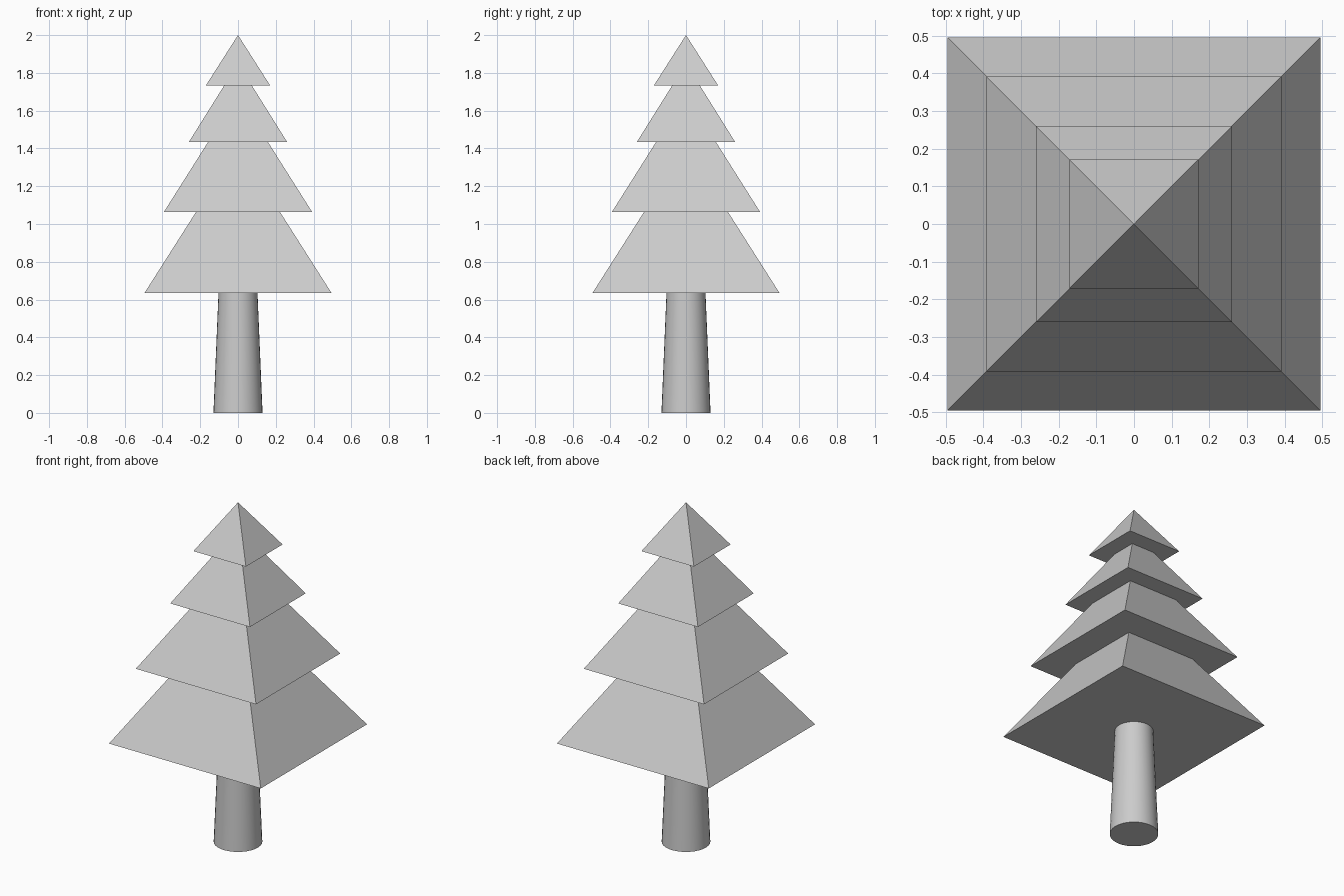
import bpy
import math

if "Cube" in bpy.data.objects:
    bpy.data.objects.remove(bpy.data.objects["Cube"])


def cone(name, sides, r_bottom, r_top, z0, z1, turn=0.0):
    """Upright closed cone or frustum from z0 to z1."""
    bpy.ops.mesh.primitive_cone_add(
        vertices=sides, radius1=r_bottom, radius2=r_top,
        depth=z1 - z0, location=(0, 0, (z0 + z1) / 2), rotation=(0, 0, turn))
    ob = bpy.context.object
    ob.name = name
    bpy.ops.object.transform_apply(location=True, rotation=True, scale=True)
    return ob


# Round tapered trunk, smooth sides with sharp rims
cone("trunk", 32, 0.13, 0.103, 0.0, 0.64)
bpy.ops.object.shade_smooth_by_angle(angle=math.radians(30))

# Foliage: overlapping square pyramids (half width, base height, apex height)
tiers = [
    (0.495, 0.635, 1.413),
    (0.392, 1.064, 1.685),
    (0.26, 1.434, 1.85),
    (0.171, 1.732, 2.0),
]
for i, (half, base, apex) in enumerate(tiers, 1):
    cone(f"foliage_tier_{i}", 4, half * math.sqrt(2), 0.0, base, apex, math.pi / 4)
